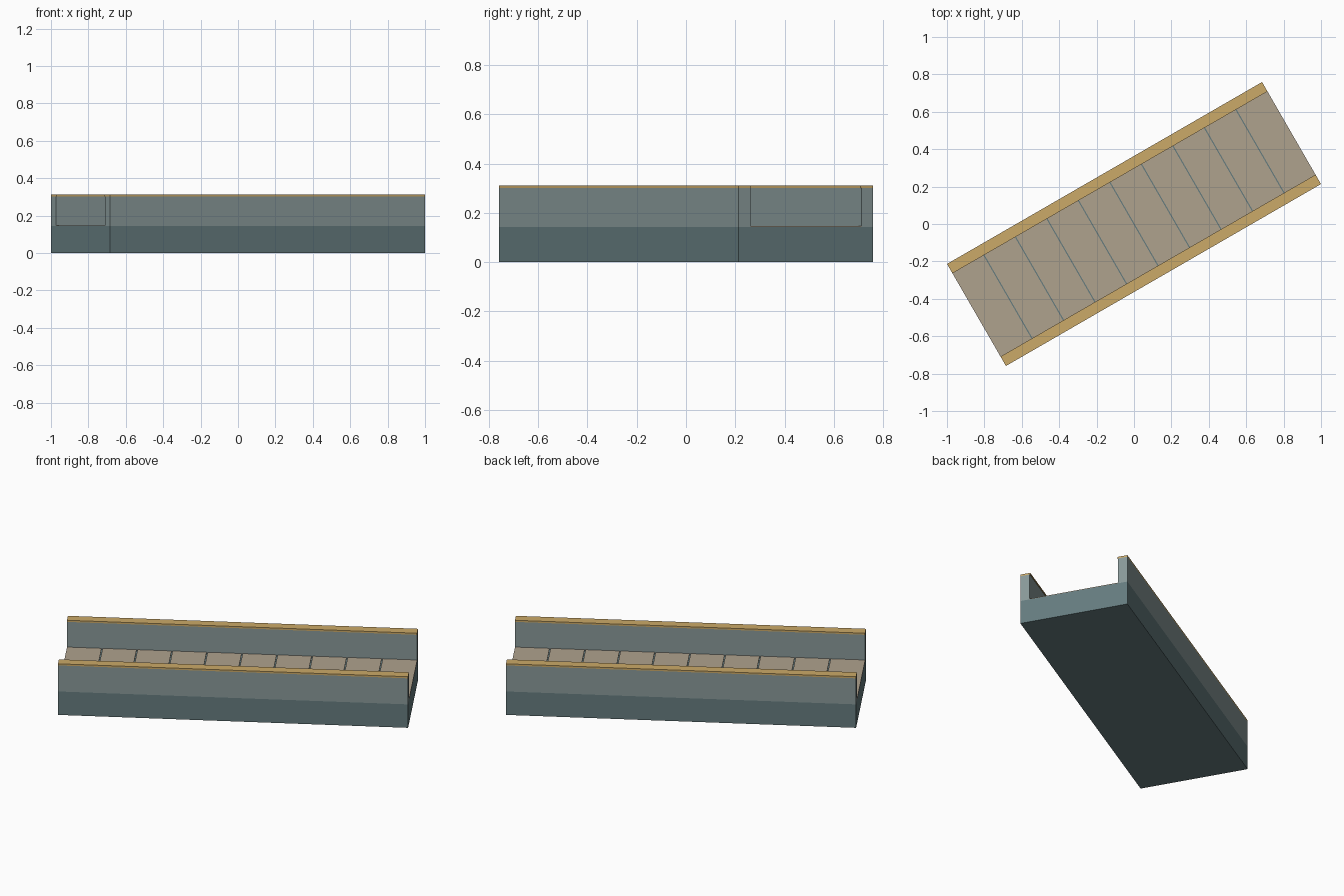
import bpy
from math import radians
from mathutils import Matrix

if "Cube" in bpy.data.objects:
    bpy.data.objects.remove(bpy.data.objects["Cube"])

ANGLE = radians(30)
LENGTH, WIDTH = 1.945, 0.63
BASE_H, DECK_TOP, WALL_TOP, CAP_TOP = 0.143, 0.147, 0.302, 0.312
WALL_T, CAP_W = 0.055, 0.058
PLANKS, GAP = 10, 0.006


def material(name, rgb):
    mat = bpy.data.materials.new(name)
    mat.diffuse_color = (*rgb, 1)
    mat.use_nodes = True
    mat.node_tree.nodes["Principled BSDF"].inputs["Base Color"].default_value = mat.diffuse_color
    return mat


base_mat = material("dark_slate", (0.13, 0.20, 0.21))
wall_mat = material("light_slate", (0.25, 0.32, 0.32))
deck_mat = material("plank_tan", (0.43, 0.36, 0.27))
cap_mat = material("cap_ochre", (0.60, 0.40, 0.14))


def box(name, x, y, z, mat):
    """Box from (min, max) ranges, turned onto the bridge's diagonal axis."""
    bpy.ops.mesh.primitive_cube_add(size=1)
    ob = bpy.context.object
    ob.name = name
    size = Matrix.Diagonal((x[1] - x[0], y[1] - y[0], z[1] - z[0], 1))
    mid = Matrix.Translation([sum(r) / 2 for r in (x, y, z)])
    ob.data.transform(mid @ size)
    ob.rotation_euler.z = ANGLE
    ob.data.materials.append(mat)
    return ob


hl, hw = LENGTH / 2, WIDTH / 2

# Solid slab under the walkway
box("base_slab", (-hl, hl), (-hw, hw), (0, BASE_H), base_mat)

# Deck planks with narrow seams
step = LENGTH / PLANKS
for i in range(PLANKS):
    x0 = -hl + i * step + (GAP / 2 if i else 0)
    x1 = -hl + (i + 1) * step - (GAP / 2 if i < PLANKS - 1 else 0)
    box(f"deck_plank_{i + 1}", (x0, x1), (-hw + WALL_T, hw - WALL_T),
        (BASE_H, DECK_TOP), deck_mat)

# Side walls with flat caps
for side, s in (("near", -1), ("far", 1)):
    box(f"{side}_wall", (-hl, hl), sorted((s * hw, s * (hw - WALL_T))),
        (BASE_H, WALL_TOP), wall_mat)
    box(f"{side}_wall_cap", (-hl, hl), sorted((s * hw, s * (hw - CAP_W))),
        (WALL_TOP, CAP_TOP), cap_mat)
